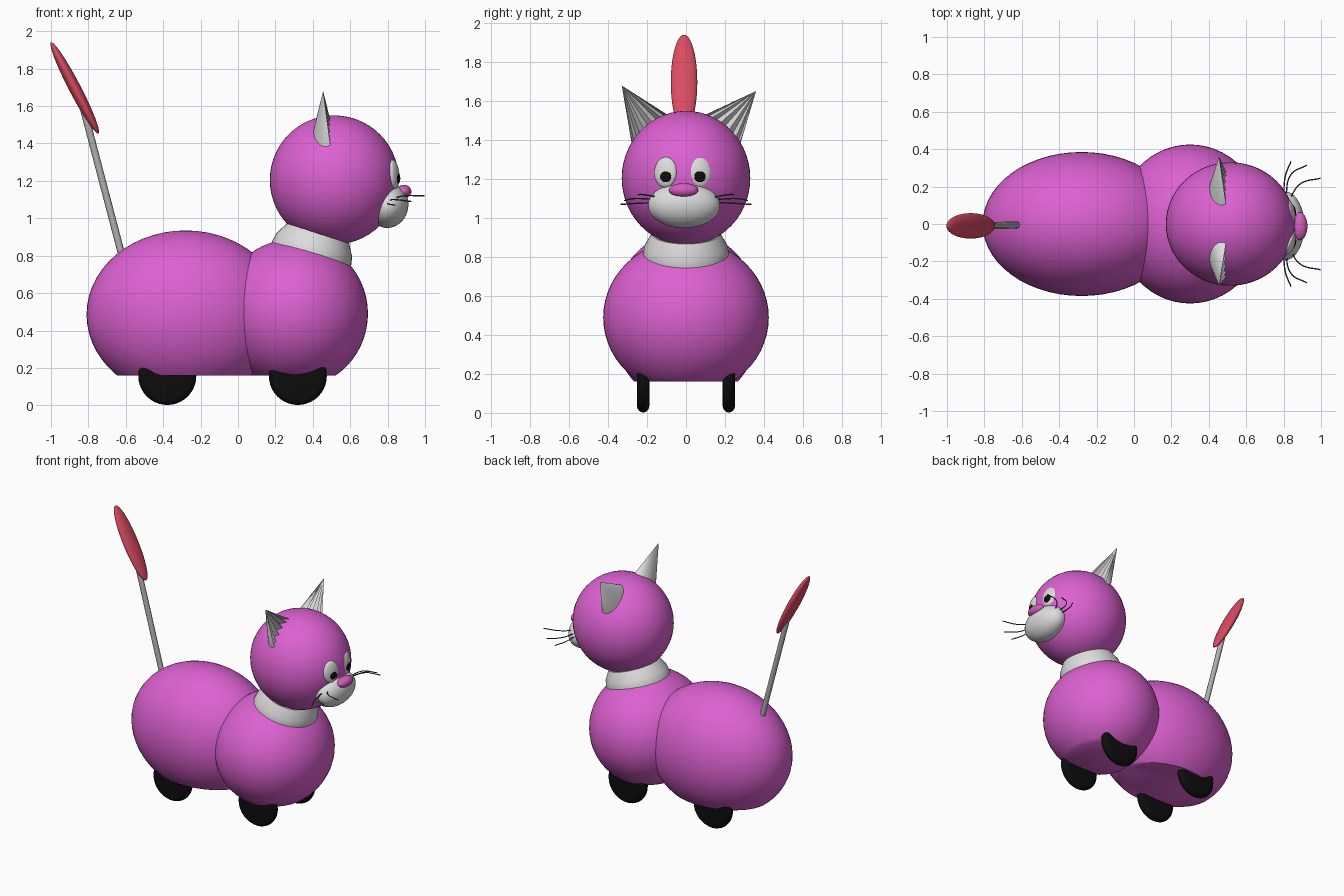
import bpy, bmesh
from math import sin, cos, pi, radians
from mathutils import Vector, Matrix

old = bpy.data.objects.get("Cube")
if old:
    bpy.data.objects.remove(old, do_unlink=True)


def material(name, r, g, b):
    m = bpy.data.materials.new(name)
    m.use_nodes = True
    m.diffuse_color = (r, g, b, 1)
    m.node_tree.nodes["Principled BSDF"].inputs["Base Color"].default_value = (r, g, b, 1)
    return m


MAGENTA = material("magenta", .72, .12, .64)
PINK = material("nose pink", .66, .11, .50)
WHITE = material("soft white", .72, .72, .72)
GREY = material("pole grey", .45, .45, .45)
RED = material("red", .70, .07, .12)
BLACK = material("black", .004, .004, .004)
DARK = material("whisker grey", .06, .06, .06)


def finish(name, bm, mat, smooth=True):
    bmesh.ops.recalc_face_normals(bm, faces=bm.faces)
    mesh = bpy.data.meshes.new(name)
    bm.to_mesh(mesh)
    bm.free()
    mesh.materials.append(mat)
    ob = bpy.data.objects.new(name, mesh)
    bpy.context.collection.objects.link(ob)
    if smooth:
        bpy.ops.object.select_all(action='DESELECT')
        ob.select_set(True)
        bpy.context.view_layer.objects.active = ob
        bpy.ops.object.shade_smooth_by_angle(angle=radians(40))
    return ob


def ellipsoid(name, mat, centre, radii, pitch=0, yaw=0, floor=None, segs=40):
    """Stretched sphere, optionally cut flat underneath."""
    bm = bmesh.new()
    bmesh.ops.create_uvsphere(bm, u_segments=segs, v_segments=segs // 2, radius=1)
    turn = Matrix.Rotation(radians(yaw), 4, 'Z') @ Matrix.Rotation(radians(pitch), 4, 'Y')
    bm.transform(Matrix.Translation(centre) @ turn @ Matrix.Diagonal((*radii, 1)))
    if floor is not None:
        cut = bmesh.ops.bisect_plane(bm, geom=bm.verts[:] + bm.edges[:] + bm.faces[:],
                                     plane_co=(0, 0, floor), plane_no=(0, 0, -1),
                                     clear_outer=True)
        edges = [e for e in cut["geom_cut"] if isinstance(e, bmesh.types.BMEdge)]
        bmesh.ops.contextual_create(bm, geom=edges)
    return finish(name, bm, mat)


def lathe(name, mat, profile, place, steps=40):
    """Spin (radius, height) points round local z, then place the result."""
    bm = bmesh.new()
    verts = [bm.verts.new((r, 0, h)) for r, h in profile]
    edges = [bm.edges.new(pair) for pair in zip(verts, verts[1:])]
    bmesh.ops.spin(bm, geom=verts + edges, cent=(0, 0, 0), axis=(0, 0, 1),
                   angle=2 * pi, steps=steps)
    bmesh.ops.remove_doubles(bm, verts=bm.verts, dist=1e-5)
    bm.transform(place)
    return finish(name, bm, mat)


def tube(name, mat, points, radius):
    curve = bpy.data.curves.new(name, 'CURVE')
    curve.dimensions = '3D'
    curve.bevel_depth = radius
    curve.bevel_resolution = 2
    curve.use_fill_caps = True
    spline = curve.splines.new('BEZIER')
    spline.bezier_points.add(len(points) - 1)
    for bp, p in zip(spline.bezier_points, points):
        bp.co = p
        bp.handle_left_type = bp.handle_right_type = 'AUTO'
    curve.materials.append(mat)
    ob = bpy.data.objects.new(name, curve)
    bpy.context.collection.objects.link(ob)
    return ob


# Body, chest and head
ellipsoid("rear_body", MAGENTA, (-.28, 0, .485), (.53, .385, .45), floor=.16, segs=56)
ellipsoid("chest", MAGENTA, (.30, 0, .49), (.395, .425, .40), floor=.16, segs=56)
ellipsoid("head", MAGENTA, (.515, 0, 1.205), (.345, .33, .345), segs=56)

# Tilted collar
lathe("collar", WHITE,
      [(0, -.04), (.215, -.04), (.222, .01), (.212, .06), (.175, .125), (0, .125)],
      Matrix.Translation((.39, 0, .80)) @ Matrix.Rotation(radians(17.6), 4, 'Y'))

# Rounded wheels
tyre = [(.12 + .035 * cos(a), .032 * sin(a)) for a in [pi * (i / 8 - .5) for i in range(9)]]
for end, x in (("rear", -.378), ("front", .32)):
    for side, y in (("left", .22), ("right", -.22)):
        lathe(f"{end}_{side}_wheel", BLACK, [(0, -.025), *tyre, (0, .025)],
              Matrix.Translation((x, y, .157)) @ Matrix.Rotation(pi / 2, 4, 'X'))

# Tail pole and paddle
tube("tail_pole", GREY, [(-.61, -.005, .76), (-.83, -.01, 1.60)], .019)
ellipsoid("tail_paddle", RED, (-.873, -.01, 1.697), (.032, .068, .275), pitch=-27.5)

# Muzzle and nose
ellipsoid("muzzle", WHITE, (.805, -.01, 1.065), (.105, .185, .118), pitch=18)
ellipsoid("nose", PINK, (.887, -.012, 1.143), (.04, .075, .036))

# Eyes
for side, y in (("right", -.105), ("left", .072)):
    yaw = degrees_out = y * 170
    ellipsoid(f"{side}_eye", WHITE, (.833, y, 1.235), (.025, .06, .078), pitch=-5, yaw=yaw)
    ellipsoid(f"{side}_pupil", BLACK, (.853, y, 1.213), (.012, .031, .03), yaw=yaw, segs=24)


# Ears: cones with a folded groove at the front
def ear(name, side, tip):
    centre = Vector((.475, side * .18, 1.45))
    across = Vector((0, side * .098, -.072))
    count = 24
    bm = bmesh.new()
    ring = []
    for i in range(count):
        a = 2 * pi * i / count
        depth = cos(a) * .075
        if cos(a) > .2:
            depth = -.01 + (.03 if i % 2 else -.02)
        ring.append(bm.verts.new(centre + Vector((depth, 0, 0)) + across * sin(a)))
    top = bm.verts.new(tip)
    for a, b in zip(ring, ring[1:] + ring[:1]):
        bm.faces.new((a, b, top))
    bm.faces.new(ring)
    finish(name, bm, WHITE)


ear("right_ear", -1, (.455, -.33, 1.68))
ear("left_ear", 1, (.455, .36, 1.652))

# Whiskers curving forward
paths = [[(.80, .14, 1.08), (.81, .26, 1.075), (.84, .335, 1.07)],
         [(.81, .14, 1.095), (.84, .265, 1.10), (.925, .315, 1.09)],
         [(.83, .13, 1.105), (.89, .215, 1.12), (.997, .245, 1.12)]]
for side, s in (("left", 1), ("right", -1)):
    for i, path in enumerate(paths):
        tube(f"{side}_whisker_{i + 1}", DARK, [(x, s * y, z) for x, y, z in path], .0035)
